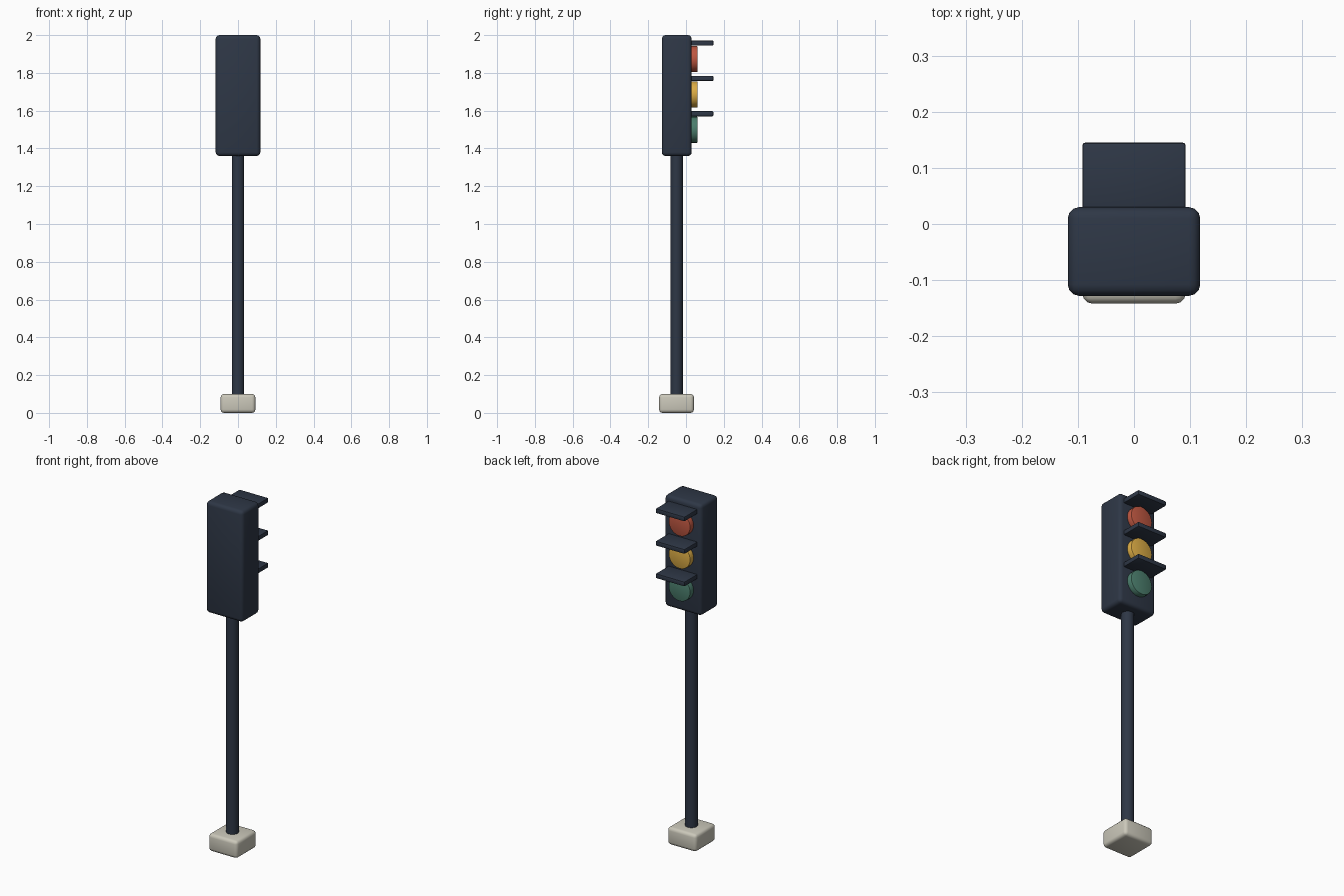
import bpy, math

if "Cube" in bpy.data.objects:
    bpy.data.objects.remove(bpy.data.objects["Cube"])


def material(name, hex_code):
    def lin(c):
        c /= 255
        return c / 12.92 if c <= 0.04045 else ((c + 0.055) / 1.055) ** 2.4
    m = bpy.data.materials.new(name)
    m.diffuse_color = [lin(int(hex_code[i:i + 2], 16)) for i in (0, 2, 4)] + [1]
    m.use_nodes = True
    m.node_tree.nodes["Principled BSDF"].inputs["Base Color"].default_value = m.diffuse_color
    return m


DARK = material("dark slate", "2E3746")
STONE = material("pale concrete", "CBC8BA")
RED = material("red lens", "C05842")
YELLOW = material("yellow lens", "DEAE46")
GREEN = material("green lens", "4C7F6E")


def finish(obj, name, mat, bevel, segments):
    obj.name = name
    obj.data.materials.append(mat)
    bpy.ops.object.transform_apply(location=False, rotation=True, scale=True)
    if bevel:
        mod = obj.modifiers.new("Bevel", 'BEVEL')
        mod.width = bevel
        mod.segments = segments
        mod.limit_method = 'ANGLE'
        mod.angle_limit = math.radians(40)
        bpy.ops.object.modifier_apply(modifier=mod.name)
    bpy.ops.object.shade_smooth_by_angle(angle=math.radians(35))


def box(name, mat, lo, hi, bevel, segments=3):
    bpy.ops.mesh.primitive_cube_add(size=1, location=[(a + b) / 2 for a, b in zip(lo, hi)])
    obj = bpy.context.object
    obj.scale = [b - a for a, b in zip(lo, hi)]
    finish(obj, name, mat, bevel, segments)


def cylinder(name, mat, radius, depth, loc, rot=(0, 0, 0), sides=24, bevel=0):
    bpy.ops.mesh.primitive_cylinder_add(vertices=sides, radius=radius, depth=depth,
                                        location=loc, rotation=rot)
    finish(bpy.context.object, name, mat, bevel, 2)


AXIS_Y = -0.05  # the pole's centre line

# Foot, pole and signal housing
box("base_block", STONE, (-0.092, -0.142, 0), (0.092, 0.042, 0.1), 0.018)
cylinder("pole", DARK, 0.033, 1.396, (0, AXIS_Y, 0.702))
box("signal_housing", DARK, (-0.118, -0.128, 1.36), (0.118, 0.03, 2.0), 0.02)

# Three lenses facing +y, each under a flat visor
for i, (label, mat) in enumerate((("red", RED), ("yellow", YELLOW), ("green", GREEN))):
    z = 1.873 - 0.187 * i
    cylinder(label + "_lens", mat, 0.069, 0.05, (0, 0.036, z),
             (math.pi / 2, 0, 0), sides=28, bevel=0.004)
    box(label + "_visor", DARK, (-0.092, 0.015, z + 0.071), (0.092, 0.145, z + 0.098), 0.005, 2)
